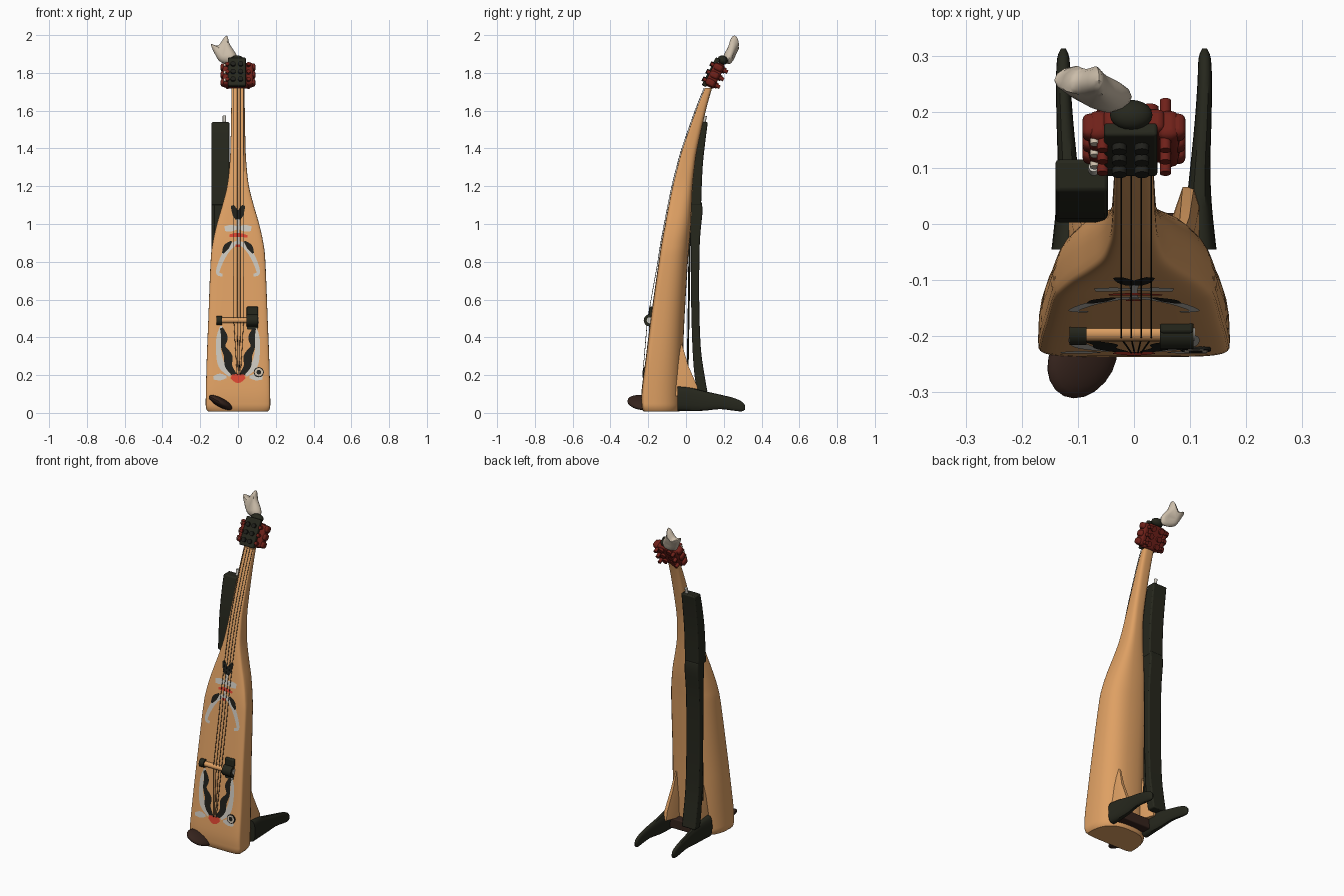
import bpy, bmesh, math
from mathutils import Matrix, Vector

if "Cube" in bpy.data.objects:
    bpy.data.objects.remove(bpy.data.objects["Cube"])


def material(name, r, g, b):
    m = bpy.data.materials.new(name)
    m.use_nodes = True
    m.diffuse_color = (r, g, b, 1)
    m.node_tree.nodes["Principled BSDF"].inputs["Base Color"].default_value = (r, g, b, 1)
    return m


WOOD = material("warm_wood", .73, .35, .125)
OLIVE = material("dark_olive", .019, .02, .012)
BLACK = material("black_paint", .014, .014, .011)
MAROON = material("maroon", .16, .015, .01)
RED = material("bright_red", .72, .06, .03)
PALE = material("pale_grey", .6, .57, .51)
IVORY = material("ivory", .6, .51, .4)
BROWN = material("dark_brown", .036, .017, .012)


def add(name, bm, mat):
    bmesh.ops.recalc_face_normals(bm, faces=bm.faces)
    me = bpy.data.meshes.new(name)
    bm.to_mesh(me)
    bm.free()
    me.materials.append(mat)
    ob = bpy.data.objects.new(name, me)
    bpy.context.collection.objects.link(ob)
    return ob


def loft(name, rings, mat):
    bm = bmesh.new()
    vs = [[bm.verts.new(p) for p in ring] for ring in rings]
    n = len(vs[0])
    for a, b in zip(vs, vs[1:]):
        for i in range(n):
            bm.faces.new((a[i], a[(i + 1) % n], b[(i + 1) % n], b[i]))
    bm.faces.new(vs[0])
    bm.faces.new(vs[-1])
    return add(name, bm, mat)


def box(name, loc, size, mat, frame=Matrix(), bevel=.006):
    bm = bmesh.new()
    bmesh.ops.create_cube(bm, size=1, matrix=frame @ Matrix.Translation(loc) @ Matrix.Diagonal((*size, 1)))
    ob = add(name, bm, mat)
    mod = ob.modifiers.new("bevel", "BEVEL")
    mod.width, mod.segments = bevel, 3
    return ob


def rod(name, loc, axis, r, length, mat, frame=Matrix()):
    bm = bmesh.new()
    turn = Vector(axis).to_track_quat("Z", "Y").to_matrix().to_4x4()
    bmesh.ops.create_cone(bm, cap_ends=True, segments=20, radius1=r, radius2=r, depth=length,
                          matrix=frame @ Matrix.Translation(loc) @ turn)
    return add(name, bm, mat)


def ball(name, loc, size, mat, frame=Matrix(), turn=Matrix()):
    bm = bmesh.new()
    bmesh.ops.create_uvsphere(bm, u_segments=20, v_segments=12, radius=1,
                              matrix=frame @ Matrix.Translation(loc) @ turn @ Matrix.Diagonal((*size, 1)))
    return add(name, bm, mat)


def spline(a, b, c, d, t):
    return tuple(.5 * (2 * q + (r - p) * t + (2 * p - 5 * q + 4 * r - s) * t * t
                       + (3 * q - p - 3 * r + s) * t ** 3) for p, q, r, s in zip(a, b, c, d))


def smooth(pts, steps=5, closed=False):
    n = len(pts)
    pick = (lambda i: pts[i % n]) if closed else (lambda i: pts[max(0, min(n - 1, i))])
    out = [spline(pick(i - 1), pick(i), pick(i + 1), pick(i + 2), k / steps)
           for i in range(n if closed else n - 1) for k in range(steps)]
    return out if closed else out + [pts[-1]]


# Body and neck: height, front depth, back depth, half width
PROFILE = smooth([(.04, -.236, -.025, .171), (.12, -.235, -.022, .17), (.3, -.212, -.016, .165),
                  (.5, -.187, -.008, .157), (.8, -.145, .01, .145), (.9, -.13, .018, .134),
                  (1.0, -.111, .026, .112), (1.1, -.092, .03, .083), (1.2, -.071, .035, .058),
                  (1.3, -.046, .045, .046), (1.4, -.018, .06, .04), (1.6, .052, .105, .036),
                  (1.72, .1, .138, .034)])


def section(z, front, back, w):
    mid = front + min(.03, .4 * (back - front))
    boxy = .78 - .18 * max(0, min(1, (z - .9) / .3))
    ring = []
    for i in range(40):
        t = math.tau * i / 40
        e = boxy if math.sin(t) > 0 else .4
        c, s = math.cos(t), math.sin(t)
        depth = back - mid if s > 0 else mid - front
        ring.append((w * math.copysign(abs(c) ** e, c), mid + depth * math.copysign(abs(s) ** e, s), z))
    return ring


loft("body_and_neck", [section(.008, -.225, -.035, .158), section(.018, -.232, -.028, .167)]
     + [section(*p) for p in PROFILE], WOOD)


def front_y(z):
    for a, b in zip(PROFILE, PROFILE[1:]):
        if z <= b[0]:
            return a[1] + (b[1] - a[1]) * (z - a[0]) / (b[0] - a[0])
    return PROFILE[-1][1]


def ribbon(name, pts, mat, off=.0015, sides=(1,)):
    """Flat painted stroke lying on the front; points are x, z, width."""
    bm = bmesh.new()
    path = smooth(pts)
    for s in sides:
        rows = []
        for i, (x, z, w) in enumerate(path):
            a, b = path[max(0, i - 1)], path[min(len(path) - 1, i + 1)]
            d = Vector((b[0] - a[0], b[1] - a[1])).normalized() * w / 2
            rows.append([bm.verts.new((s * (x - k * d.y), front_y(z + k * d.x) - off, z + k * d.x))
                         for k in (-1, 0, 1)])
        for p, q in zip(rows, rows[1:]):
            for k in (0, 1):
                bm.faces.new((p[k], p[k + 1], q[k + 1], q[k]))
    for f in bm.faces:
        f.normal_update()
    ob = add(name, bm, mat)
    for f in ob.data.polygons:
        if f.normal.y > 0:
            f.flip()


BOTH = (-1, 1)
# Painted ornament, upper group
ribbon("upper_fork", [(.004, 1.025, .02), (.012, 1.055, .036), (.03, 1.098, .018)], BLACK, .003, BOTH)
ribbon("upper_stem", [(0, 1.03, .02), (0, .97, .012), (0, .9, .016)], PALE, .0022)
ribbon("upper_wing", [(0, .98, .014), (.035, .978, .034), (.07, .975, .026)], PALE, .0015, BOTH)
ribbon("upper_red_band", [(-.045, .938, .014), (0, .942, .022), (.05, .935, .012)], RED, .003)
ribbon("upper_arch", [(0, .9, .024), (.035, .885, .026), (.072, .838, .026), (.1, .775, .022),
                      (.106, .738, .018), (.082, .73, .016)], PALE, .0015, BOTH)
ribbon("upper_shadow", [(.035, .908, .01), (.062, .878, .03), (.08, .845, .01)], BLACK, .003, BOTH)
ribbon("upper_red_dot", [(-.014, .885, .014), (.014, .885, .014)], RED, .0035)
# Painted ornament, lower group
ribbon("lower_arms", [(.088, .46, .012), (.102, .4, .024), (.102, .32, .028), (.085, .25, .036),
                      (.04, .2, .022)], PALE, .0015, BOTH)
ribbon("lower_flames", [(.088, .45, .016), (.072, .4, .034), (.078, .35, .024), (.052, .3, .044),
                        (.05, .25, .038), (.018, .2, .024)], BLACK, .003, BOTH)
ribbon("lower_patches", [(.06, .19, .012), (.095, .19, .036), (.13, .185, .018)], PALE, .0022, BOTH)
ribbon("lower_red_heart", [(-.036, .193, .02), (0, .183, .05), (.036, .193, .02)], RED, .0035)
for nm, r, mat, y in (("dial_rim", .027, BLACK, 0), ("dial_face", .022, IVORY, .001),
                      ("dial_hub", .012, BLACK, .002)):
    rod(nm, (.11, front_y(.215) - y, .215), (0, -1, .13), r, .006, mat)

# Strings
for i in range(4):
    k = i - 1.5
    cu = bpy.data.curves.new("string", "CURVE")
    cu.dimensions, cu.bevel_depth, cu.bevel_resolution = "3D", .0015, 1
    sp = cu.splines.new("POLY")
    heights = [.2 + j * 1.52 / 40 for j in range(41)]
    sp.points.add(40)
    for p, z in zip(sp.points, heights):
        spread = .006 + .012 * min(1, (z - .2) / .3)
        lift = .004 + .012 * max(0, 1 - abs(z - .49) / .3)
        p.co = (k * spread + .004, front_y(z) - lift, z, 1)
    cu.materials.append(BLACK)
    bpy.context.collection.objects.link(bpy.data.objects.new("string_%d" % (i + 1), cu))

# Bridge roller
rod("bridge_rod", (-.02, -.194, .49), (1, 0, 0), .015, .17, WOOD)
rod("bridge_left_knob", (-.1, -.192, .49), (1, 0, 0), .024, .03, OLIVE)
rod("bridge_drum", (.076, -.192, .49), (1, 0, 0), .032, .06, OLIVE)
rod("bridge_hub", (.107, -.192, .49), (1, 0, 0), .016, .004, PALE)
box("bridge_drum_plate", (.076, -.18, .5), (.06, .03, .125), OLIVE)

# Back feet and wooden braces
LEG = smooth([(-.045, .118, .029, .01, .14), (.03, .116, .023, .01, .132), (.1, .118, .018, .012, .115),
              (.18, .123, .015, .02, .097), (.25, .126, .013, .012, .08), (.295, .126, .011, .008, .06),
              (.313, .126, .004, .018, .04)], 3)


def oval(x, w, y, z0, z1):
    pts = []
    for i in range(16):
        c, s = math.cos(math.tau * i / 16), math.sin(math.tau * i / 16)
        pts.append((x + w * math.copysign(abs(c) ** .75, c), y,
                    (z0 + z1) / 2 + (z1 - z0) / 2 * math.copysign(abs(s) ** .75, s)))
    return pts


for s, side in ((1, "left"), (-1, "right")):
    loft(side + "_foot", [oval(s * x, w, y, a, b) for y, x, w, a, b in LEG], OLIVE)
    loft(side + "_brace", [[(s * (x + dx), y, z) for dx, y in
                            ((-w, -.1), (w, -.1), (w, back - .03), (w * .6, back), (-w * .2, back), (-w, back - .06))]
                           for z, x, w, back in ((.09, .092, .026, .066), (.14, .091, .025, .06),
                                                 (.25, .086, .021, .012), (.36, .08, .011, -.02))], WOOD)
box("foot_crossbar", (0, -.01, .06), (.21, .06, .06), BROWN)

# Front foot
ball("front_foot", (-.092, -.24, .055), (.078, .062, .024), BROWN, Matrix(),
     Matrix.Rotation(.5, 4, "Y") @ Matrix.Rotation(.8, 4, "Z"))


# Long case behind the body: height, near depth, far depth
def slab(name, x0, x1, rows, mat):
    ob = loft(name, [[(x0, a, z), (x1, a, z), (x1, b, z), (x0, b, z)] for z, a, b in smooth(rows, 4)], mat)
    mod = ob.modifiers.new("bevel", "BEVEL")
    mod.width, mod.segments, mod.limit_method = .007, 2, "ANGLE"


slab("case_upper", -.14, -.046, [(1.1, .002, .08), (1.3, .014, .088), (1.45, .037, .104),
                                 (1.54, .058, .116)], OLIVE)
slab("case_lower", -.139, -.048, [(.11, .06, .114), (.2, .045, .098), (.35, .034, .078), (.6, .027, .07),
                                  (.9, .025, .073), (1.06, .02, .087), (1.12, .02, .082)], OLIVE)
slab("case_front_strip", -.125, -.06, [(.25, .004, .014), (.6, .01, .02), (1.0, .014, .028),
                                       (1.12, .015, .04)], OLIVE)
rod("case_pin", (-.072, .098, 1.553), (0, .2, 1), .009, .04, PALE)

# Tilted head with pegs
HEAD = Matrix.Translation((0, .148, 1.79)) @ Matrix.Rotation(math.radians(-27), 4, "X")
box("head_block", (0, .01, 0), (.11, .044, .14), MAROON, HEAD, .012)
box("head_front_plate", (-.006, -.02, .005), (.095, .026, .165), OLIVE, HEAD)
ball("head_tip", (-.005, .006, .09), (.038, .028, .024), OLIVE, HEAD)
for s, side in ((1, "left"), (-1, "right")):
    box(side + "_peg_rail", (s * .062, .004, 0), (.038, .056, .13), MAROON, HEAD, .014)
    for i, z in enumerate((-.045, 0, .045)):
        tag = side + "_%d" % (i + 1)
        box("peg_knob_" + tag, (s * .076, .004, z), (.032, .046, .036), MAROON, HEAD, .012)
        rod("peg_shaft_" + tag, (s * .056, .008, z), (0, 1, 0), .01, .1, MAROON, HEAD)
        rod("peg_cap_" + tag, (s * .02 - .006, -.036, z), (0, 1, 0), .013, .018, BLACK, HEAD)
        rod("peg_back_" + tag, (s * .028, .034, z), (0, 1, 0), .016, .02, MAROON, HEAD)
for i, z in enumerate((-.045, 0, .045)):
    rod("peg_inlay_%d" % (i + 1), (-.07, -.024, z), (0, 1, 0), .008, .012, IVORY, HEAD)

# Ivory finial shaped like a fish tail
TAIL = smooth([(-.142, 1.952), (-.105, 1.945), (-.062, 1.998), (-.043, 1.95), (-.005, 1.888),
               (-.02, 1.848), (-.09, 1.856), (-.125, 1.905)], 4, True)
loft("finial", [[(-.07 + (x + .07) * k, .23 + (z - 1.85) * .18 - (x + .07) * .12 + dy,
                  1.915 + (z - 1.915) * k) for x, z in TAIL]
                for k, dy in ((.45, -.025), (.75, -.02), (.93, -.011), (1, 0),
                              (.93, .011), (.75, .02), (.45, .025))], IVORY)

# Smooth shading with sharp edges kept
bpy.ops.object.select_all(action="DESELECT")
for ob in bpy.context.scene.objects:
    if ob.type == "MESH":
        ob.select_set(True)
        bpy.context.view_layer.objects.active = ob
bpy.ops.object.shade_smooth_by_angle(angle=math.radians(40))
